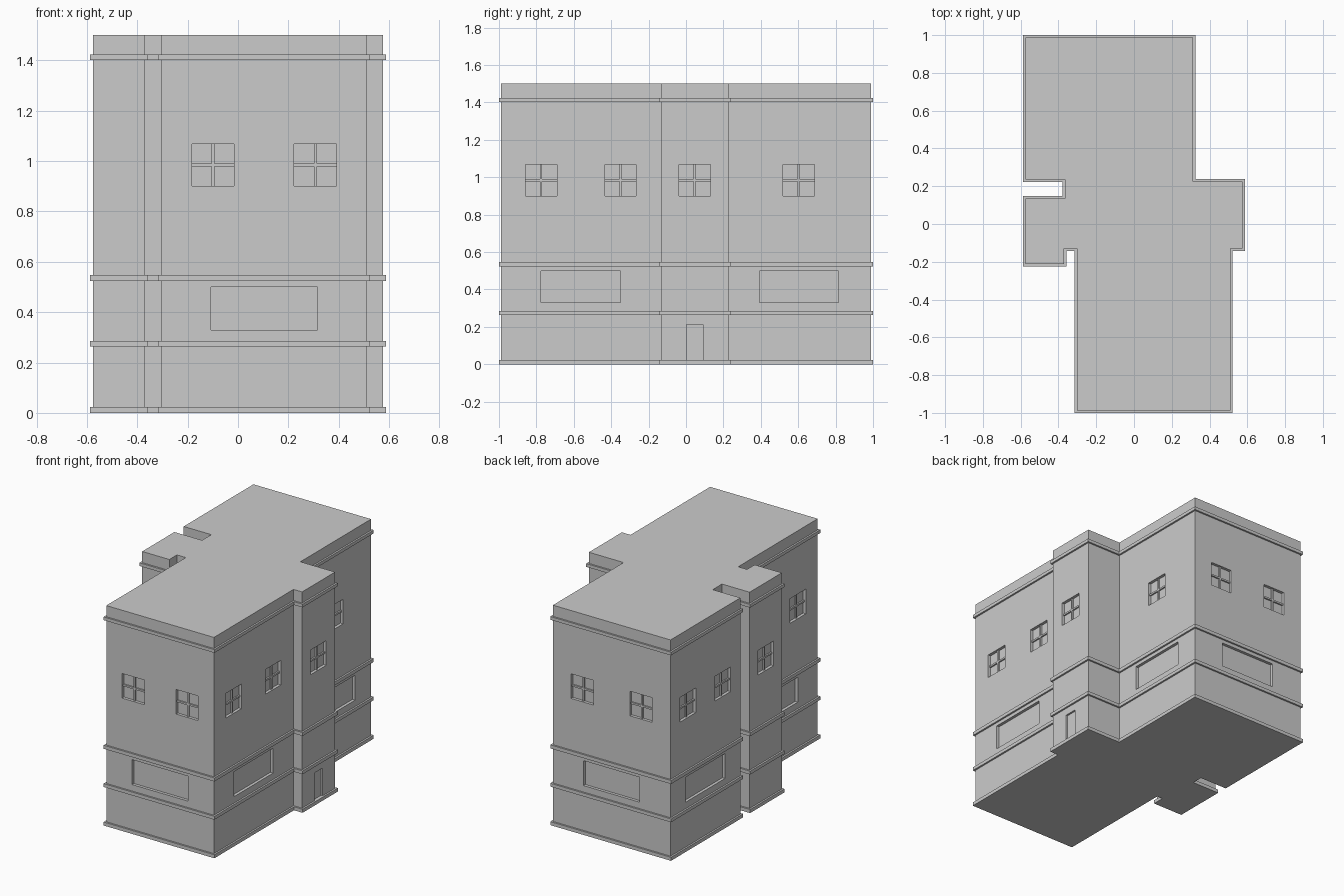
import bpy, bmesh
from mathutils import Vector

if "Cube" in bpy.data.objects:
    bpy.data.objects.remove(bpy.data.objects["Cube"])

HEIGHT, TRIM = 1.5, 0.012
RECESS = 0.02

# Wall outline, counter-clockwise
PLAN = [Vector(p) for p in [
    (-0.303, -0.988), (0.51, -0.988), (0.51, -0.13), (0.575, -0.13),
    (0.575, 0.226), (0.313, 0.226), (0.313, 0.988), (-0.575, 0.988),
    (-0.575, 0.235), (-0.366, 0.235), (-0.366, 0.135), (-0.575, 0.135),
    (-0.575, -0.212), (-0.37, -0.212), (-0.37, -0.13), (-0.303, -0.13)]]


def offset(plan, d):
    """Push every wall of the right-angled outline outwards by d."""
    out = []
    for i, p in enumerate(plan):
        a = (p - plan[i - 1]).normalized()
        b = (plan[(i + 1) % len(plan)] - p).normalized()
        out.append(p + d * (Vector((a.y, -a.x)) + Vector((b.y, -b.x))))
    return out


def finish(name, bm):
    bmesh.ops.recalc_face_normals(bm, faces=bm.faces)
    me = bpy.data.meshes.new(name)
    bm.to_mesh(me)
    bm.free()
    ob = bpy.data.objects.new(name, me)
    bpy.context.collection.objects.link(ob)
    return ob


def add_box(bm, lo, hi):
    lo, hi = Vector(lo), Vector(hi)
    r = bmesh.ops.create_cube(bm, size=1)
    for v in r["verts"]:
        v.co = Vector([c * s for c, s in zip(v.co, hi - lo)]) + (lo + hi) / 2


def wall_box(bm, wall, u, z, inner, outer):
    """Box on a wall; u and z are ranges, inner/outer are outward distances."""
    axis, pos, sign = wall
    d = sorted((pos + sign * inner, pos + sign * outer))
    if axis == 'x':
        add_box(bm, (d[0], u[0], z[0]), (d[1], u[1], z[1]))
    else:
        add_box(bm, (u[0], d[0], z[0]), (u[1], d[1], z[1]))


# Main walls
bm = bmesh.new()
base = bm.faces.new([bm.verts.new((p.x, p.y, 0)) for p in PLAN])
ext = bmesh.ops.extrude_face_region(bm, geom=[base], use_keep_orig=True)
bmesh.ops.translate(bm, vec=(0, 0, HEIGHT),
                    verts=[g for g in ext["geom"] if isinstance(g, bmesh.types.BMVert)])
walls = finish("building_walls", bm)

# Trim bands wrapping the outline
for name, z0, z1 in [("base_trim", 0, 0.024), ("sill_trim", 0.263, 0.286),
                     ("storey_trim", 0.524, 0.548), ("cornice_trim", 1.402, 1.424)]:
    bm = bmesh.new()
    rings = [[bm.verts.new((p.x, p.y, z)) for p in offset(PLAN, d)]
             for d, z in [(0, z0), (TRIM, z0), (TRIM, z1), (0, z1)]]
    n = len(PLAN)
    for k in range(4):
        a, b = rings[k], rings[(k + 1) % 4]
        for i in range(n):
            j = (i + 1) % n
            bm.faces.new((a[i], a[j], b[j], b[i]))
    finish(name, bm)

# Wall, small window centres, wide window centre
LAYOUT = [
    (('y', -0.988, -1), (-0.099, 0.307), 0.104),
    (('x', 0.51, 1), (-0.775, -0.35), -0.562),
    (('x', 0.575, 1), (0.046,), None),
    (('x', 0.313, 1), (0.602,), 0.604),
    (('y', 0.988, 1), (-0.352, 0.092), -0.13),
    (('x', -0.575, -1), (0.424, 0.8), 0.612),
    (('x', -0.575, -1), (-0.038,), None),
    (('x', -0.303, -1), (-0.775, -0.35), -0.562)]

cut, bars = bmesh.new(), bmesh.new()
HALF, BAR, ZW = 0.084, 0.006, (0.9, 1.068)
zm = sum(ZW) / 2
for wall, windows, wide in LAYOUT:
    for c in windows:
        wall_box(cut, wall, (c - HALF, c + HALF), ZW, -RECESS, 0.05)
        wall_box(bars, wall, (c - BAR, c + BAR), ZW, -RECESS, -0.01)
        wall_box(bars, wall, (c - HALF, c + HALF), (zm - BAR, zm + BAR), -RECESS, -0.01)
    if wide is not None:
        wall_box(cut, wall, (wide - 0.212, wide + 0.212), (0.33, 0.5), -RECESS, 0.05)
# Doorway in the right bay
wall_box(cut, ('x', 0.575, 1), (0.003, 0.092), (0.024, 0.213), -0.012, 0.05)

finish("window_bars", bars)
cutter = finish("opening_cutter", cut)
cutter.hide_render = True

# Cut the openings
mod = walls.modifiers.new("openings", 'BOOLEAN')
mod.operation = 'DIFFERENCE'
mod.solver = 'EXACT'
mod.object = cutter
bpy.context.view_layer.objects.active = walls
bpy.ops.object.modifier_apply(modifier=mod.name)
bpy.data.objects.remove(cutter)
